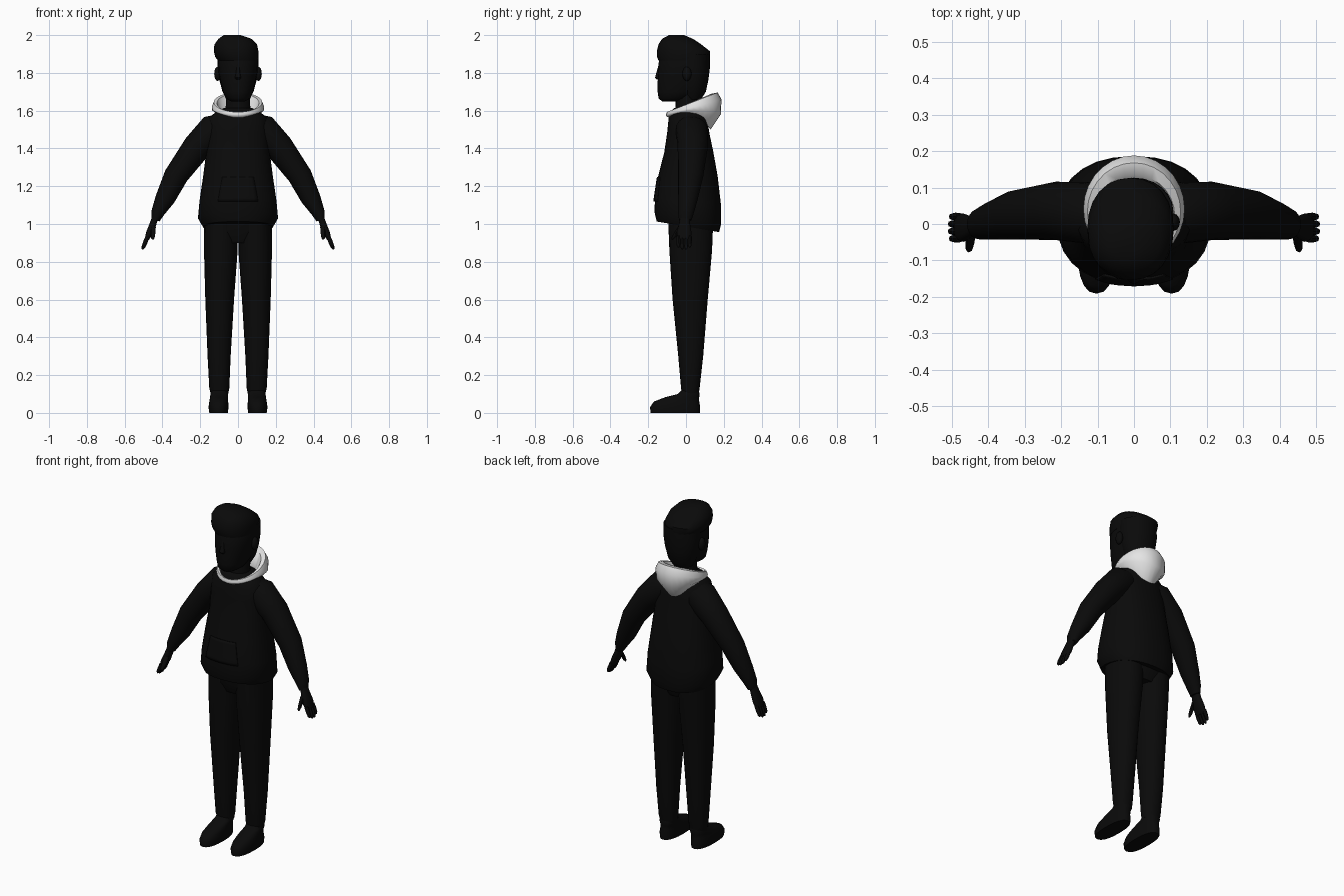
import bpy, bmesh
from math import sin, cos, pi, copysign
from mathutils import Vector

if "Cube" in bpy.data.objects:
    bpy.data.objects.remove(bpy.data.objects["Cube"])


def material(name, value):
    m = bpy.data.materials.new(name)
    m.use_nodes = True
    color = (value, value, value, 1)
    m.diffuse_color = color
    m.node_tree.nodes["Principled BSDF"].inputs["Base Color"].default_value = color
    return m


BLACK = material("black", 0.003)
GREY = material("light_grey", 0.78)


def finish(name, bm, mat, angle=0.8):
    bmesh.ops.recalc_face_normals(bm, faces=bm.faces[:])
    mesh = bpy.data.meshes.new(name)
    bm.to_mesh(mesh)
    bm.free()
    mesh.materials.append(mat)
    obj = bpy.data.objects.new(name, mesh)
    bpy.context.collection.objects.link(obj)
    bpy.ops.object.select_all(action="DESELECT")
    bpy.context.view_layer.objects.active = obj
    obj.select_set(True)
    bpy.ops.object.shade_smooth_by_angle(angle=angle)
    return obj


def bridge(bm, a, b):
    n = len(a)
    for i in range(n):
        j = (i + 1) % n
        bm.faces.new((a[i], a[j], b[j], b[i]))


def loft(name, rings, side=1, n=20, power=2.0, mat=BLACK):
    """Rings: x, y, z, half width, half depth, then optional z slope along x and y."""
    bm = bmesh.new()
    loops = []
    for ring in rings:
        cx, cy, cz, rx, ry, sx, sy = (tuple(ring) + (0, 0))[:7]
        loop = []
        for i in range(n):
            t = 2 * pi * i / n
            dx = rx * copysign(abs(sin(t)) ** (2 / power), sin(t))
            dy = -ry * copysign(abs(cos(t)) ** (2 / power), cos(t))
            loop.append(bm.verts.new((side * (cx + dx), cy + dy, cz + sx * dx + sy * dy)))
        loops.append(loop)
    for a, b in zip(loops, loops[1:]):
        bridge(bm, a, b)
    bm.faces.new(loops[0])
    bm.faces.new(loops[-1])
    return finish(name, bm, mat)


def ball(name, center, size, mat=BLACK):
    bm = bmesh.new()
    bmesh.ops.create_uvsphere(bm, u_segments=12, v_segments=8, radius=1)
    for v in bm.verts:
        v.co = Vector(center) + v.co * Vector(size)
    return finish(name, bm, mat)


def finger(name, start, end, r, side):
    a, b = Vector(start), Vector(end)
    steps = ((0, 1), (0.5, 1.05), (0.85, 0.85), (1, 0.4))
    rings = [(*a.lerp(b, t), r * k, r * k, 0.35, 0) for t, k in steps]
    loft(name, rings, side, 8)


# Sweatshirt body, with a hem that dips at the back
torso = loft("sweatshirt", [
    (0, .01, .985, .185, .165, 0, -.17), (0, .01, 1.03, .212, .176, 0, -.17),
    (0, .01, 1.12, .204, .175, 0, -.1), (0, .01, 1.25, .185, .158),
    (0, .015, 1.38, .168, .13), (0, .012, 1.48, .165, .112),
    (0, .01, 1.56, .155, .102), (0, .01, 1.6, .11, .085),
    (0, 0, 1.615, .07, .06)], n=28, power=2.3)

# Front pouch pocket, wrapped onto the sweatshirt
bm = bmesh.new()
bmesh.ops.create_grid(bm, x_segments=10, y_segments=8, size=1)
for v in bm.verts:
    u, w = v.co.x, v.co.y
    v.co = (u * (.095 - .012 * w), -.3, 1.185 + .065 * w)
pocket = finish("pouch_pocket", bm, BLACK)
wrap = pocket.modifiers.new("wrap", "SHRINKWRAP")
wrap.target = torso
wrap.wrap_method = "PROJECT"
wrap.use_project_y = True
wrap.use_positive_direction = True
wrap.use_negative_direction = True
wrap.offset = .006
pocket.modifiers.new("thickness", "SOLIDIFY").thickness = .006

# Hips under the hem
loft("hips", [(0, .025, .9, .12, .09), (0, .025, .96, .17, .115),
              (0, .025, 1.06, .17, .12)], power=2.3)

# Limbs on both sides
for side, label in ((1, "left"), (-1, "right")):
    loft(label + "_trouser_leg", [
        (.098, .023, .10, .046, .044), (.099, .023, .13, .053, .049),
        (.1, .025, .3, .061, .066), (.097, .022, .6, .076, .093),
        (.091, .025, .86, .089, .113), (.09, .025, 1.04, .088, .12)],
        side, power=2.2)
    loft(label + "_shoe", [
        (.103, -.057, 0, .049, .13), (.103, -.058, .03, .053, .133),
        (.102, -.05, .06, .05, .12), (.1, -.02, .083, .048, .09),
        (.099, .015, .1, .047, .058), (.099, .023, .125, .042, .042)],
        side, power=2.4)
    loft(label + "_sleeve", [
        (.06, .02, 1.53, .04, .07, 1.3), (.12, .03, 1.5, .06, .085, 1.1),
        (.215, .036, 1.41, .062, .08, .7), (.328, .025, 1.255, .057, .067, .5),
        (.387, .01, 1.13, .049, .052, .35), (.424, 0, 1.06, .034, .042, .3),
        (.437, -.004, 1.02, .021, .033, .3)], side)
    # Hand with four fingers and a thumb
    loft(label + "_palm", [
        (.437, -.005, 1.04, .016, .024, .3), (.45, -.008, 1.0, .017, .03, .3),
        (.468, -.01, .955, .017, .039, .35), (.483, -.01, .918, .011, .036, .35)],
        side, 12, 2.5)
    for i in range(4):
        y = -.04 + .02 * i
        drop = .01 if i in (0, 3) else 0
        finger(f"{label}_finger_{i + 1}", (.478, y, .935),
               (.506 - drop / 3, y, .866 + drop), .0105, side)
    finger(label + "_thumb", (.447, -.028, .99), (.453, -.073, .918), .012, side)
    ball(label + "_ear", (side * .108, .005, 1.795), (.018, .024, .038))

# Neck and head
loft("neck", [(0, .005, 1.56, .075, .065), (0, .005, 1.63, .064, .06),
              (0, .01, 1.73, .066, .065)])
loft("head", [
    (0, -.085, 1.648, .035, .04), (0, -.06, 1.665, .065, .085),
    (0, -.035, 1.7, .08, .115), (0, -.025, 1.75, .092, .125),
    (0, -.016, 1.8, .102, .132), (0, -.012, 1.86, .106, .132),
    (0, -.01, 1.92, .09, .11)], n=24, power=2.2)
loft("nose", [(0, -.142, 1.765, .012, .012), (0, -.148, 1.775, .018, .016),
              (0, -.145, 1.8, .011, .012), (0, -.138, 1.84, .008, .008)], n=10)

# Short hair at the back, with swept volume on top
loft("hair_back", [
    (0, .035, 1.66, .06, .045), (0, .035, 1.7, .082, .07),
    (0, .035, 1.76, .098, .083), (0, .035, 1.83, .108, .092),
    (0, .03, 1.9, .108, .097)], n=24)
loft("hair_top", [
    (0, -.012, 1.865, .106, .134), (-.006, -.013, 1.885, .115, .14),
    (-.01, -.014, 1.915, .118, .14), (-.012, -.032, 1.95, .113, .114),
    (-.016, -.045, 1.98, .088, .082), (-.03, -.05, 2.0, .045, .04)],
    n=24, power=2.2)

# Hood lying open around the neck: rim, outer shell and hanging back
bm = bmesh.new()
loops = []
# half width, front y, back y, front z, rise at sides, rise at back, falloff
for rx, front, back, z, lift, rise, falloff in (
        (.1, -.075, .085, 1.572, .025, .01, 1), (.112, -.092, .135, 1.592, 0, .098, 1),
        (.128, -.101, .168, 1.593, 0, .103, 1), (.139, -.106, .188, 1.58, 0, .08, 1),
        (.138, -.104, .184, 1.57, .03, .01, 2), (.118, -.092, .13, 1.563, .03, -.063, 3)):
    loop = []
    for i in range(28):
        t = 2 * pi * i / 28
        b = (1 - cos(t)) / 2
        width = rx * (1 - .25 * b ** 4 * (falloff == 3))
        loop.append(bm.verts.new((width * sin(t), front + (back - front) * b,
                                  z + lift * sin(t) ** 2 + rise * b ** falloff)))
    loops.append(loop)
for i, loop in enumerate(loops):
    bridge(bm, loop, loops[(i + 1) % len(loops)])
finish("hood", bm, GREY, 1.0)
